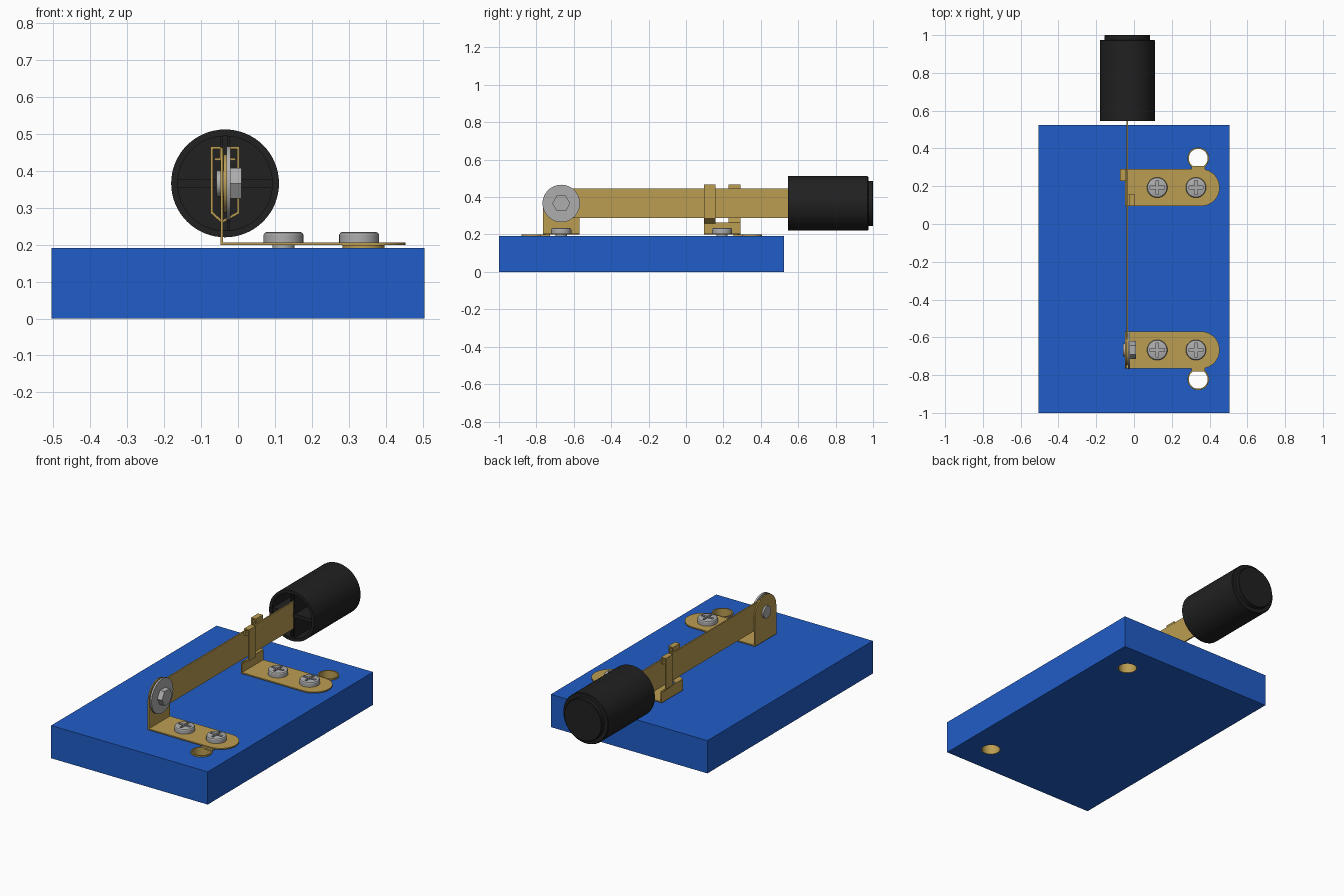
import bpy, bmesh
from math import pi, sin, cos, radians
from mathutils import Vector, Matrix

if "Cube" in bpy.data.objects:
    bpy.data.objects.remove(bpy.data.objects["Cube"])


def material(name, rgb):
    m = bpy.data.materials.new(name)
    m.diffuse_color = (*rgb, 1)
    m.use_nodes = True
    m.node_tree.nodes["Principled BSDF"].inputs["Base Color"].default_value = m.diffuse_color
    return m


BLUE = material("blue", (0.015, 0.11, 0.58))
BRASS = material("brass", (0.50, 0.34, 0.085))
BLACK = material("black", (0.015, 0.015, 0.015))
STEEL = material("steel", (0.42, 0.42, 0.42))


def finish(name, bm, mat, smooth=False):
    bmesh.ops.remove_doubles(bm, verts=bm.verts, dist=1e-5)
    bmesh.ops.recalc_face_normals(bm, faces=bm.faces)
    me = bpy.data.meshes.new(name)
    bm.to_mesh(me)
    bm.free()
    me.materials.append(mat)
    ob = bpy.data.objects.new(name, me)
    bpy.context.collection.objects.link(ob)
    bpy.ops.object.select_all(action='DESELECT')
    ob.select_set(True)
    bpy.context.view_layer.objects.active = ob
    if smooth:
        bpy.ops.object.shade_smooth_by_angle(angle=radians(30))
    return ob


def prism(name, pts, vec, mat, smooth=False):
    """Extrude a flat polygon of 3D points along vec."""
    bm = bmesh.new()
    f = bm.faces.new([bm.verts.new(p) for p in pts])
    r = bmesh.ops.extrude_face_region(bm, geom=[f])
    bmesh.ops.translate(bm, vec=vec, verts=[v for v in r['geom'] if isinstance(v, bmesh.types.BMVert)])
    return finish(name, bm, mat, smooth)


def box(name, x0, x1, y0, y1, z0, z1, mat):
    return prism(name, [(x0, y0, z0), (x1, y0, z0), (x1, y1, z0), (x0, y1, z0)], (0, 0, z1 - z0), mat)


def lathe(name, profile, loc, axis, mat, n=48):
    """Revolve (radius, height) points about an axis through loc."""
    bm = bmesh.new()
    vs = [bm.verts.new((r, 0, h)) for r, h in profile]
    es = [bm.edges.new(p) for p in zip(vs, vs[1:])]
    bmesh.ops.spin(bm, geom=vs + es, cent=(0, 0, 0), axis=(0, 0, 1), angle=2 * pi, steps=n)
    rot = Vector((0, 0, 1)).rotation_difference(Vector(axis)).to_matrix().to_4x4()
    bm.transform(Matrix.Translation(loc) @ rot)
    return finish(name, bm, mat, True)


def disc(name, r, h, loc, axis, mat, n=48):
    return lathe(name, [(0, 0), (r, 0), (r, h), (0, h)], loc, axis, mat, n)


def cut(ob, cutter):
    m = ob.modifiers.new("cut", 'BOOLEAN')
    m.operation, m.solver, m.object = 'DIFFERENCE', 'EXACT', cutter
    bpy.context.view_layer.objects.active = ob
    bpy.ops.object.modifier_apply(modifier=m.name)
    bpy.data.objects.remove(cutter)


def arc(cx, cy, r, a0, a1, n=24):
    return [(cx + r * cos(radians(a0 + (a1 - a0) * i / n)),
             cy + r * sin(radians(a0 + (a1 - a0) * i / n))) for i in range(n + 1)]


def strip(name, path, y0, y1, t=0.007):
    """Bent sheet-metal strip: an xz path with thickness t, running y0 to y1."""
    p = [Vector(q) for q in path]
    left, right = [], []
    for i, q in enumerate(p):
        d0 = (q - p[i - 1]).normalized() if i else (p[1] - q).normalized()
        d1 = (p[i + 1] - q).normalized() if i < len(p) - 1 else d0
        n0, n1 = Vector((-d0.y, d0.x)), Vector((-d1.y, d1.x))
        off = (n0 + n1) / (1 + n0.dot(n1)) * t / 2
        left.append(q + off)
        right.append(q - off)
    return prism(name, [(q.x, y0, q.y) for q in left + right[::-1]], (0, y1 - y0, 0), BRASS)


AX, AZ = -0.035, 0.366            # blade axis
HINGE_Y, CLIP_Y, HALF = -0.667, 0.193, 0.098
HOLE_X = 0.34

# base board with two through holes
base = box("base_board", -0.505, 0.505, -1, 0.524, 0, 0.191, BLUE)

# foot plates, terminal eyelets and screws for both contacts
for label, cy, hole_y in (("hinge", HINGE_Y, -0.822), ("clip", CLIP_Y, 0.348)):
    cut(base, disc("hole_cutter", 0.054, 0.4, (HOLE_X, hole_y, -0.1), (0, 0, 1), BLUE))
    pts = [(-0.047, cy + HALF), (-0.047, cy - HALF)] + arc(0.355, cy, HALF, -90, 90)
    prism(label + "_foot", [(x, y, 0.199) for x, y in pts], (0, 0, 0.007), BRASS, True)
    lathe(label + "_eyelet", [(0.05, 0), (0.054, 0), (0.054, 0.191), (0.057, 0.191),
                              (0.057, 0.199), (0.05, 0.199), (0.05, 0)], (HOLE_X, hole_y, 0), (0, 0, 1), BRASS)
    s = 1 if hole_y > cy else -1
    ys = sorted((cy + s * 0.06, hole_y - s * 0.042))
    box(label + "_eyelet_tab", 0.305, 0.375, ys[0], ys[1], 0.191, 0.1995, BRASS)
    for x in (0.123, 0.328):
        head = lathe(label + "_screw", [(0, 0.19), (0.03, 0.19), (0.03, 0.206), (0.054, 0.206), (0.054, 0.227),
                                        (0.051, 0.232), (0.044, 0.235), (0, 0.235)], (x, cy, 0), (0, 0, 1), STEEL, 32)
        for a, b in ((0.038, 0.007), (0.007, 0.038)):
            cut(head, box("slot_cutter", x - a, x + a, cy - b, cy + b, 0.221, 0.3, STEEL))

# hinge upright with rounded top
pts = [(HINGE_Y - HALF, 0.199), (HINGE_Y + HALF, 0.199)] + arc(HINGE_Y, AZ, HALF, 0, 180)
prism("hinge_upright", [(-0.047, y, z) for y, z in pts], (0.007, 0, 0), BRASS, True)

# switch blade, rounded at the hinge
pts = [(0.93, AZ - 0.079), (0.93, AZ + 0.079)] + arc(HINGE_Y, AZ, 0.079, 90, 270)
prism("blade", [(-0.0395, y, z) for y, z in pts], (0.008, 0, 0), BRASS, True)

# pivot bolt, washer and hex nut
disc("pivot_washer", 0.1, 0.011, (-0.0315, HINGE_Y, AZ), (1, 0, 0), STEEL)
disc("pivot_bolt", 0.035, 0.04, (-0.058, HINGE_Y, AZ), (1, 0, 0), STEEL, 32)
hexagon = arc(HINGE_Y, AZ, 0.048, 0, 300, 5)
prism("pivot_nut", [(-0.021, y, z) for y, z in hexagon], (0.031, 0, 0), STEEL)

# clip upright and its two opposed spring prongs
box("clip_upright", -0.047, -0.04, CLIP_Y - HALF, CLIP_Y + HALF, 0.199, 0.265, BRASS)
for label, s, y0, y1 in (("right", 1, 0.095, 0.157), ("left", -1, 0.228, 0.291)):
    out = AX + s * 0.036
    strip(label + "_prong", [(-0.0435, 0.262), (out, 0.287), (out, 0.463), (AX + s * 0.012, 0.463),
                             (AX + s * 0.012, 0.431), (AX + s * 0.028, 0.431)], y0, y1)

# hollow handle with stepped end and inner ribs
lathe("handle", [(0, 0.93), (0.128, 0.93), (0.128, 0.545), (0.146, 0.545), (0.146, 0.971), (0.142, 0.975),
                 (0.121, 0.975), (0.121, 0.997), (0.118, 1.0), (0, 1.0)], (AX, 0, AZ), (0, 1, 0), BLACK, 64)
box("handle_cross_rib", AX - 0.13, AX + 0.13, 0.552, 0.935, AZ - 0.011, AZ + 0.011, BLACK)
for label, s in (("left", -1), ("right", 1)):
    xs = sorted((AX + s * 0.005, AX + s * 0.014))
    box(label + "_blade_rib", xs[0], xs[1], 0.552, 0.935, AZ - 0.128, AZ + 0.128, BLACK)
